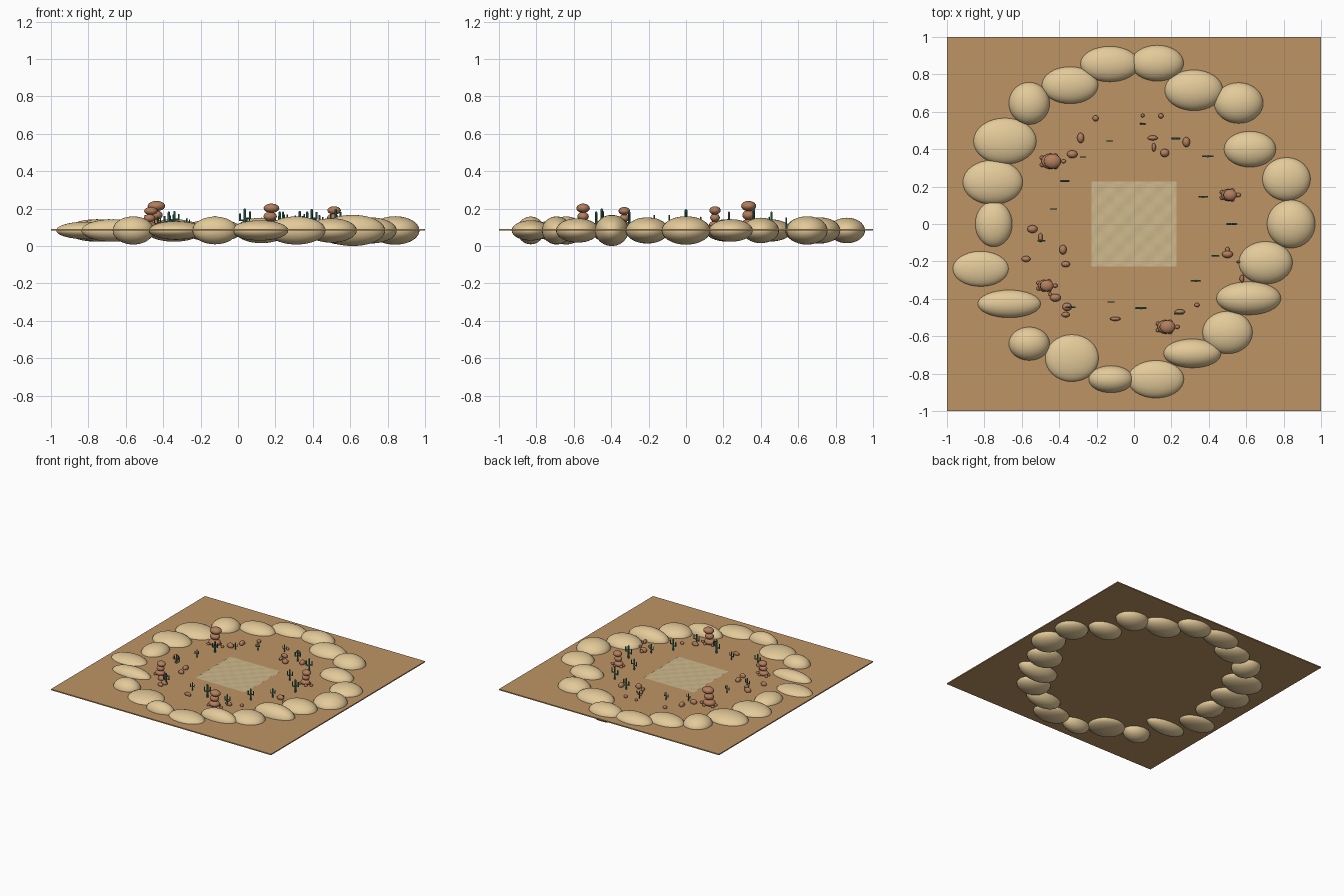
import bpy, math, random
from mathutils import Vector

random.seed(4)
G = 0.092  # ground top height


def material(name, rgb):
    m = bpy.data.materials.new(name)
    m.diffuse_color = (*rgb, 1)
    return m


GROUND = material("desert_floor", (0.51, 0.30, 0.13))
DUNE = material("dune_sand", (0.77, 0.59, 0.32))
PATCH = material("pale_sand", (0.62, 0.48, 0.26))
ROCK = material("red_rock", (0.45, 0.21, 0.11))
GREEN = material("cactus_green", (0.05, 0.22, 0.15))


def P(px, py):
    """Plan position given in grid hundredths."""
    return px / 100, py / 100


def finish(name, mat, smooth=True):
    o = bpy.context.object
    o.name = name
    o.data.materials.append(mat)
    if smooth:
        bpy.ops.object.shade_smooth_by_angle(angle=math.radians(40))
    return o


def ellipsoid(name, loc, size, mat, seg=16, rings=10):
    bpy.ops.mesh.primitive_uv_sphere_add(segments=seg, ring_count=rings, radius=1, location=loc)
    bpy.context.object.scale = size
    bpy.ops.object.transform_apply(location=False, rotation=False)
    return finish(name, mat)


def rod(name, a, b, r):
    a, b = Vector(a), Vector(b)
    d = b - a
    bpy.ops.mesh.primitive_cylinder_add(vertices=8, radius=r, depth=d.length, location=(a + b) / 2)
    bpy.context.object.rotation_euler = d.to_track_quat('Z', 'Y').to_euler()
    return finish(name, GREEN)


# Ground slab
bpy.ops.mesh.primitive_cube_add(size=1, location=(0, 0, G - 0.0045))
bpy.context.object.scale = (2, 2, 0.009)
finish("ground", GROUND, False)

# Central rippled sand patch
bpy.ops.mesh.primitive_grid_add(x_subdivisions=30, y_subdivisions=30, size=0.456, location=(0, 0, G + 0.004))
patch = finish("sand_patch", PATCH, False)
for v in patch.data.vertices:
    v.co.z = 0.0015 * math.sin(v.co.x * 60) * math.cos(v.co.y * 60)

# Ring of dunes: x, y, half width, half depth, half height (hundredths)
dunes = [
    (84, 0, 13, 13, 7.6), (81.5, 24, 13, 11.7, 6), (62, 40, 14, 9.7, 6.8),
    (56, 64.7, 13.2, 11, 7.6), (32, 71.5, 15.7, 11, 7), (12.5, 86, 14.2, 9.7, 6.8),
    (-13, 85.5, 15.8, 9.6, 6), (-34.2, 74.2, 15.2, 10, 6), (-56, 64.5, 11, 11.4, 7.4),
    (-69, 44.3, 17, 12.5, 6), (-75.5, 22.3, 16.2, 12, 6), (-75, 0, 10, 12.3, 6),
    (-82, -24, 15.2, 9.6, 4.6), (-66.7, -42.7, 17, 7.5, 6), (-56, -64, 11, 9, 7.5),
    (-33.2, -71.7, 14.5, 12.8, 5), (-12.3, -83, 12, 7.3, 7.4), (11.7, -83, 15.2, 10.2, 5.4),
    (31.2, -69.2, 15.5, 7.8, 7.5), (50, -58, 13.5, 11.5, 6.5), (61.3, -39.7, 17.4, 9, 8.3),
    (70.4, -20.7, 14.5, 11.5, 7),
]
for x, y, a, b, h in dunes:
    ellipsoid("dune", (*P(x, y), 0.083), (a / 100, b / 100, h / 100), DUNE, 32, 20)

# Balanced rock stacks: x, y, top height, stone radius
for x, y, top, r in [(-44, 33.5, 0.238, 0.047), (51, 15.5, 0.21, 0.036),
                     (17.5, -55, 0.224, 0.042), (-47, -33, 0.206, 0.036)]:
    cx, cy = P(x, y)
    step = (top - G) / 3
    for i, k in enumerate((1.05, 0.85, 1.0)):
        ox = (-0.006, -0.003, 0.004)[i]
        ellipsoid("stack_stone", (cx + ox, cy, G + step * (i + 0.5)),
                  (r * k, r * k * 0.85, step * 0.56), ROCK)
    # Pebbles around the foot
    for i in range(5):
        t = i * math.tau / 5
        ellipsoid("foot_pebble", (cx + 1.35 * r * math.cos(t), cy + 0.7 * r * math.sin(t), G + 0.006),
                  (0.013, 0.011, 0.011), ROCK, 12, 8)

# Scattered rocks: x, y, half width, half depth (hundredths)
rocks = [
    (-20.5, 56.5, 1.6, 1.6), (-28.5, 46, 1.9, 2.8), (-33, 37.3, 2.8, 2.1), (4.6, 58, 1, 1),
    (14.4, 57.8, 1.4, 1.4), (10, 46, 2.8, 1.3), (10.6, 41, 1.1, 2.3), (16.4, 38, 2.4, 2.2),
    (28, 43.8, 2, 2.7), (-54.3, -2.7, 2.8, 2.1), (-50, -7.3, 1.2, 2.5), (-57.7, -18.7, 2.4, 1.6),
    (-38, -13.7, 2, 2.6), (-36.5, -21.5, 2.3, 1.6), (-42, -39.4, 2.9, 2.1), (-35.8, -44.3, 2.5, 2.2),
    (-36.5, -48.5, 2.2, 1.4), (-10, -50.7, 2.9, 1.1), (24.5, -47, 2.8, 1.4), (33.7, -43.3, 1.4, 1.1),
    (50, -14, 1.2, 1.7), (50, -16.2, 2.9, 2), (57.7, -29.3, 1.2, 2.2), (-44.7, -37.7, 1, 1),
    (56, -20.3, 1.2, 0.7),
]
for x, y, a, b in rocks:
    h = 0.7 * (a + b) / 200 + 0.005
    ellipsoid("rock", (*P(x, y), G + 0.5 * h), (a / 100, b / 100, h), ROCK, 14, 8)

# Cacti: x, y, arm reach (hundredths)
cacti = [
    (22.3, 45.7, 2.7), (39.4, 36.2, 3.1), (37, 14.5, 2.7), (52.2, 0, 3.1), (4.7, 53.6, 1.8),
    (-13, 44.4, 1.9), (-37, 23, 2.7), (-43, 8, 1.9), (-27.3, 35.8, 1.7), (-49.5, -9, 2.2),
    (-34, -44.5, 2.8), (-12.3, -41.7, 2), (3.7, -45, 3.2), (24, -48, 2.7), (33, -30.4, 2.8),
    (43.5, -17, 2.2),
]
for x, y, reach in cacti:
    cx, cy = P(x, y)
    w = reach / 100
    h, r = 3.4 * w, 0.22 * w
    rod("cactus_trunk", (cx, cy, G - 0.002), (cx, cy, G + h - r), r)
    ellipsoid("cactus_tip", (cx, cy, G + h - r), (r, r, r), GREEN, 8, 6)
    for s, z in ((-1, 0.42), (1, 0.52)):
        ax = cx + s * (w - 0.7 * r)
        rod("cactus_elbow", (cx, cy, G + h * z), (ax, cy, G + h * z), 0.7 * r)
        rod("cactus_arm", (ax, cy, G + h * z - 0.7 * r), (ax, cy, G + h * (z + 0.32)), 0.7 * r)
